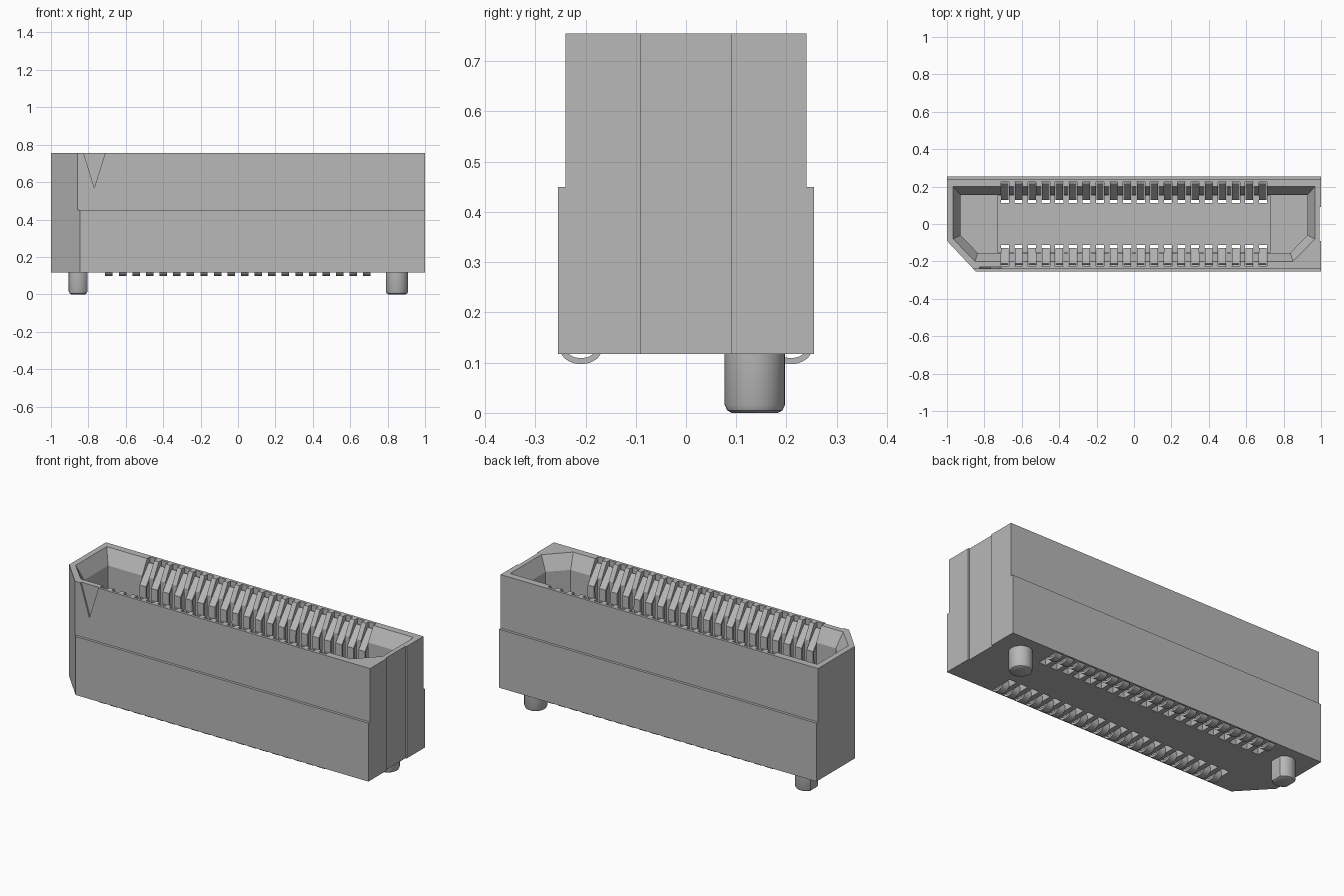
import bpy, bmesh, math
from mathutils import Vector

cube = bpy.data.objects.get("Cube")
if cube:
    bpy.data.objects.remove(cube)

grey = bpy.data.materials.new("mid_grey")
grey.use_nodes = True
grey.diffuse_color = (0.48, 0.48, 0.48, 1)
grey.node_tree.nodes["Principled BSDF"].inputs["Base Color"].default_value = (0.48, 0.48, 0.48, 1)

BASE, STEP, TOP = 0.117, 0.45, 0.755
COUNT, PITCH, FIRST = 20, 0.0726, -0.69
CONTACT_XS = [FIRST + i * PITCH for i in range(COUNT)]


def finish(name, bm):
    bmesh.ops.recalc_face_normals(bm, faces=bm.faces)
    mesh = bpy.data.meshes.new(name)
    bm.to_mesh(mesh)
    bm.free()
    mesh.materials.append(grey)
    obj = bpy.data.objects.new(name, mesh)
    bpy.context.collection.objects.link(obj)
    return obj


def loft(bm, rings):
    """Closed solid through rings of matching points."""
    loops = [[bm.verts.new(p) for p in ring] for ring in rings]
    for a, b in zip(loops, loops[1:]):
        for i in range(len(a)):
            j = (i + 1) % len(a)
            bm.faces.new((a[i], a[j], b[j], b[i]))
    bm.faces.new(loops[0])
    bm.faces.new(loops[-1])


def box(bm, x0, x1, y0, y1, z0, z1):
    loft(bm, [[(x0, y0, z), (x1, y0, z), (x1, y1, z), (x0, y1, z)] for z in (z0, z1)])


def cut(target, name, bm):
    cutter = finish(name, bm)
    cutter.hide_render = True
    mod = target.modifiers.new(name, 'BOOLEAN')
    mod.operation = 'DIFFERENCE'
    mod.solver = 'EXACT'
    mod.object = cutter
    bpy.context.view_layer.objects.active = target
    bpy.ops.object.modifier_apply(modifier=name)
    bpy.data.objects.remove(cutter)


# Housing: stepped block with one chamfered corner
def outline(half, z):
    cx = -1 + (half - 0.09) * 0.94
    return [(-1, -0.09, z), (cx, -half, z), (1, -half, z), (1, half, z), (-1, half, z)]


bm = bmesh.new()
loft(bm, [outline(0.255, BASE), outline(0.255, STEP), outline(0.24, STEP), outline(0.24, TOP)])
housing = finish("housing", bm)


# Cavity with a sloped lead-in
def opening(x, y, corner_y, corner_x, z):
    return [(-x, corner_y, z), (-corner_x, -y, z), (corner_x, -y, z),
            (x, corner_y, z), (x, y, z), (-x, y, z)]


bm = bmesh.new()
loft(bm, [opening(0.927, 0.155, -0.06, 0.835, 0.26),
          opening(0.927, 0.155, -0.06, 0.835, 0.675),
          opening(0.967, 0.20, -0.08, 0.85, TOP),
          opening(0.967, 0.20, -0.08, 0.85, TOP + 0.1)])
cut(housing, "cavity_cutter", bm)

# Lower middle floor
bm = bmesh.new()
box(bm, -0.73, 0.73, -0.15, 0.15, 0.24, 0.4)
cut(housing, "floor_cutter", bm)

# Contact slots through the floor, wider at the underside
for name, inner, outer, low, high in (("slot_cutter", 0.112, 0.225, 0, 0.9),
                                      ("tail_cutter", 0.165, 0.247, 0, 0.16)):
    bm = bmesh.new()
    for x in CONTACT_XS:
        for s in (-1, 1):
            y0, y1 = sorted((s * inner, s * outer))
            box(bm, x - 0.022, x + 0.022, y0, y1, low, high)
    cut(housing, name, bm)

# End groove and first-position notch
bm = bmesh.new()
box(bm, 0.993, 1.1, -0.09, 0.09, 0, 1)
cut(housing, "groove_cutter", bm)
bm = bmesh.new()
loft(bm, [[(-0.768, y, 0.57), (-0.70, y, 0.79), (-0.836, y, 0.79)] for y in (-0.3, -0.231)])
cut(housing, "notch_cutter", bm)

# Spring contacts: bent strips with curved solder tails
path = [(0.216, 0.725), (0.134, 0.63), (0.134, 0.57), (0.205, 0.34), (0.205, 0.2), (0.174, 0.135)]
for i in range(9):
    a = math.radians(200 + i * 17.5)
    path.append((0.209 + 0.036 * math.cos(a), 0.128 + 0.025 * math.sin(a)))
path = [Vector(p) for p in path]
sides = [[], []]
for i, p in enumerate(path):
    d = (path[min(i + 1, len(path) - 1)] - path[max(i - 1, 0)]).normalized()
    n = Vector((-d.y, d.x)) * 0.006
    sides[0].append(p + n)
    sides[1].append(p - n)
for s, name in ((-1, "front_contacts"), (1, "back_contacts")):
    bm = bmesh.new()
    for x in CONTACT_XS:
        rings = []
        for a, b in zip(*sides):
            rings.append([(x - 0.02, s * a.x, a.y), (x + 0.02, s * a.x, a.y),
                          (x + 0.02, s * b.x, b.y), (x - 0.02, s * b.x, b.y)])
        loft(bm, rings)
    finish(name, bm)


# Locating pegs with rounded ends; the second has flat sides
def peg(name, x, limit):
    bm = bmesh.new()
    rings = []
    for r, z in ((0.046, 0), (0.055, 0.005), (0.06, 0.016), (0.06, BASE + 0.01)):
        ring = []
        for i in range(32):
            a = math.tau * i / 32
            w = limit * r / 0.06
            ring.append((x + max(-w, min(w, r * math.cos(a))), 0.137 + r * math.sin(a), z))
        rings.append(ring)
    loft(bm, rings)
    obj = finish(name, bm)
    bpy.ops.object.select_all(action='DESELECT')
    obj.select_set(True)
    bpy.context.view_layer.objects.active = obj
    bpy.ops.object.shade_smooth_by_angle(angle=math.radians(35))


peg("round_peg", 0.85, 0.06)
peg("flat_sided_peg", -0.855, 0.05)
